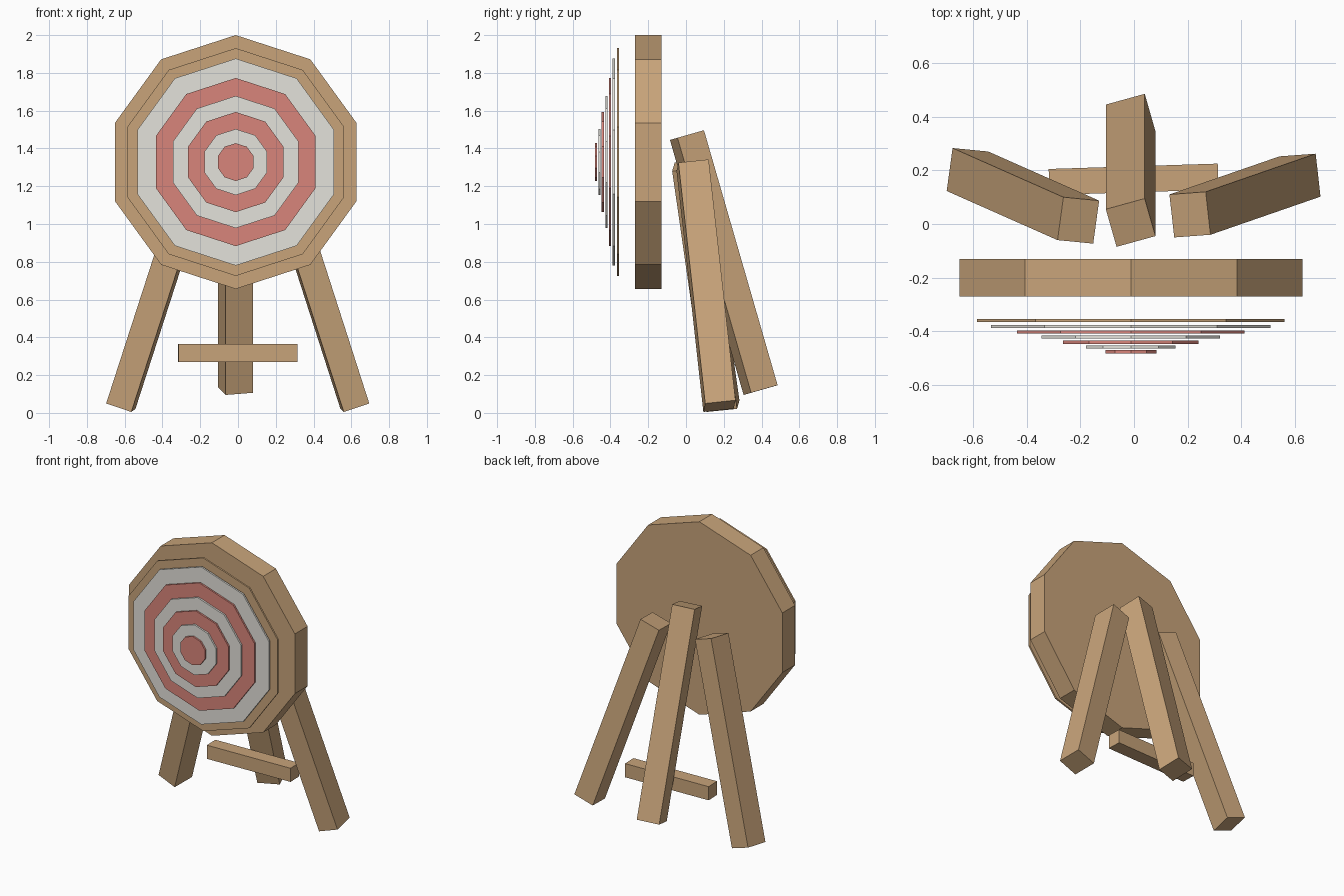
import bpy
import bmesh
import math
from mathutils import Vector

if "Cube" in bpy.data.objects:
    bpy.data.objects.remove(bpy.data.objects["Cube"])


def material(name, rgb):
    m = bpy.data.materials.new(name)
    m.diffuse_color = (*rgb, 1)
    m.use_nodes = True
    m.node_tree.nodes["Principled BSDF"].inputs["Base Color"].default_value = m.diffuse_color
    return m


WOOD = material("wood", (0.578, 0.371, 0.195))
WHITE = material("off white", (0.775, 0.76, 0.708))
RED = material("faded red", (0.694, 0.235, 0.198))


def finish(name, bm, mat):
    bmesh.ops.recalc_face_normals(bm, faces=bm.faces)
    mesh = bpy.data.meshes.new(name)
    bm.to_mesh(mesh)
    bm.free()
    mesh.materials.append(mat)
    bpy.context.collection.objects.link(bpy.data.objects.new(name, mesh))


def disc(name, radius, y_front, thickness, mat):
    """Ten-sided upright disc with a corner at the top."""
    bm = bmesh.new()
    ring = [bm.verts.new((-0.012 + radius * math.sin(i * math.tau / 10), y_front,
                          1.328 + radius * math.cos(i * math.tau / 10)))
            for i in range(10)]
    face = bm.faces.new(ring)
    back = bmesh.ops.extrude_face_region(bm, geom=[face], use_keep_orig=True)
    verts = [g for g in back["geom"] if isinstance(g, bmesh.types.BMVert)]
    bmesh.ops.translate(bm, verts=verts, vec=(0, thickness, 0))
    finish(name, bm, mat)


def beam(name, corner, axis, u, v):
    """Square timber spanned from one corner by three edge vectors."""
    o, a, u, v = map(Vector, (corner, axis, u, v))
    bm = bmesh.new()
    top = [bm.verts.new(p) for p in (o, o + u, o + u + v, o + v)]
    low = [bm.verts.new(p.co + a) for p in top]
    bm.faces.new(top)
    bm.faces.new(low)
    for i in range(4):
        j = (i + 1) % 4
        bm.faces.new((top[i], top[j], low[j], low[i]))
    finish(name, bm, WOOD)


# Thick target board
disc("board", 0.672, -0.27, 0.14, WOOD)

# Thin stacked discs, stepping forward as they shrink
discs = [("rim_disc", 0.603, -0.366, WOOD), ("outer_white_disc", 0.548, -0.388, WHITE),
         ("outer_red_disc", 0.445, -0.408, RED), ("middle_white_disc", 0.35, -0.427, WHITE),
         ("inner_red_disc", 0.265, -0.447, RED), ("inner_white_disc", 0.175, -0.464, WHITE),
         ("bullseye", 0.1, -0.482, RED)]
for name, radius, y, mat in discs:
    disc(name, radius, y, 0.012, mat)

# Splayed legs
beam("right_leg", (0.285, -0.04, 1.325), (0.41, 0.142, -1.275),
     (-0.135, -0.01, -0.045), (-0.018, 0.16, 0.017))
beam("left_leg", (-0.285, -0.06, 1.325), (-0.413, 0.183, -1.275),
     (0.133, -0.013, -0.045), (0.022, 0.16, 0.016))
beam("back_leg", (-0.065, -0.085, 1.445), (0, 0.39, -1.35),
     (0.145, 0.04, 0.0115), (-0.04, 0.14, 0.04))

# Crossbar
beam("crossbar", (-0.315, 0.108, 0.27), (0.63, 0.02, 0),
     (-0.003, 0.097, 0), (0, 0, 0.095))
